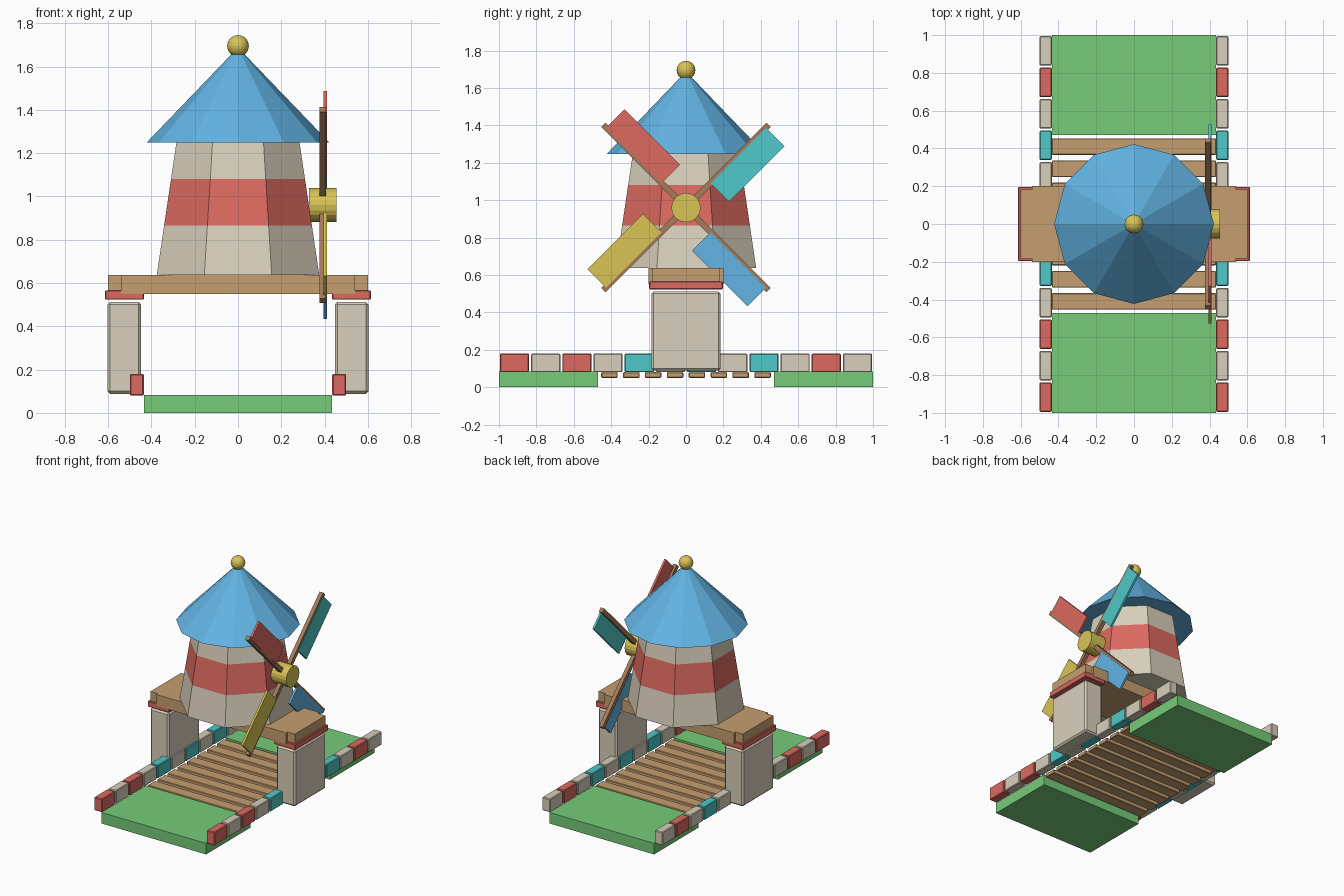
import bpy, bmesh
from math import radians, pi, sin, cos
from mathutils import Matrix, Vector

default = bpy.data.objects.get("Cube")
if default:
    bpy.data.objects.remove(default, do_unlink=True)


def material(name, code):
    def linear(v):
        return v / 12.92 if v <= 0.04045 else ((v + 0.055) / 1.055) ** 2.4
    rgb = [linear(b / 255) for b in bytes.fromhex(code)]
    mat = bpy.data.materials.new(name)
    mat.use_nodes = True
    mat.diffuse_color = (*rgb, 1)
    mat.node_tree.nodes["Principled BSDF"].inputs["Base Color"].default_value = (*rgb, 1)
    return mat


GREEN = material("grass green", "76cc78")
RED = material("brick red", "dc6a60")
STONE = material("pale stone", "d9d0bc")
TEAL = material("teal", "50c8c8")
WOOD = material("light wood", "c69f70")
DARK = material("dark wood", "a57c5c")
BLUE = material("roof blue", "62b4e4")
YELLOW = material("yellow", "d9c455")


def finish(name, bm, *mats):
    mesh = bpy.data.meshes.new(name)
    bmesh.ops.recalc_face_normals(bm, faces=bm.faces)
    bm.to_mesh(mesh)
    bm.free()
    obj = bpy.data.objects.new(name, mesh)
    for mat in mats:
        mesh.materials.append(mat)
    bpy.context.collection.objects.link(obj)
    return obj


def box(name, low, high, mat, bevel=0, turn=None):
    """Box between two corners, with an optional bevel and transform."""
    low, high = Vector(low), Vector(high)
    bm = bmesh.new()
    bmesh.ops.create_cube(bm, size=1, matrix=Matrix.Translation((low + high) / 2)
                          @ Matrix.Diagonal((*(high - low), 1)))
    if turn:
        bm.transform(turn)
    obj = finish(name, bm, mat)
    if bevel:
        mod = obj.modifiers.new("Bevel", "BEVEL")
        mod.width = bevel
        mod.segments = 1
    return obj


# Grass banks at both ends of the bridge
for side, low, high in (("front", -1, -0.47), ("back", 0.47, 1)):
    box(side + "_bank", (-0.435, low, 0), (0.435, high, 0.083), GREEN)

# Bridge planks
for i in range(8):
    y = (i - 3.5) * 0.117
    box(f"plank_{i + 1}", (-0.435, y - 0.044, 0.05), (0.435, y + 0.044, 0.08), WOOD, 0.004)

for side, s in (("left", 1), ("right", -1)):
    def mirrored(name, x0, x1, y0, y1, z0, z1, mat, bevel=0):
        xs = sorted((s * x0, s * x1))
        return box(f"{side}_{name}", (xs[0], y0, z0), (xs[1], y1, z1), mat, bevel)

    # Kerb of alternating coloured blocks
    for i in range(12):
        y = -1 + (i + 0.5) / 6
        mat = STONE if i % 2 else (TEAL if abs(y) < 0.5 else RED)
        mirrored(f"kerb_block_{i + 1}", 0.435, 0.5, y - 0.078, y + 0.078, 0.08, 0.18, mat, 0.005)

    # Pillar, its cap and the narrow end of the beam
    mirrored("pillar", 0.447, 0.603, -0.185, 0.185, 0.088, 0.512, STONE, 0.012)
    mirrored("pillar_cap", 0.435, 0.614, -0.197, 0.197, 0.523, 0.566, RED, 0.004)
    mirrored("beam_end", 0.54, 0.6, -0.183, 0.183, 0.553, 0.636, WOOD)

box("cross_beam", (-0.54, -0.2, 0.55), (0.54, 0.2, 0.636), WOOD)

# Eight-sided tapering tower with a red band
bm = bmesh.new()
bottom, top = 0.638, 1.26
rings = []
for z in (bottom, 0.865, 1.08, top):
    r = 0.406 - (z - bottom) / (top - bottom) * 0.1
    rings.append([bm.verts.new((r * cos((k + 0.5) * pi / 4), r * sin((k + 0.5) * pi / 4), z))
                  for k in range(8)])
for level in range(3):
    a, b = rings[level], rings[level + 1]
    for k in range(8):
        n = (k + 1) % 8
        bm.faces.new((a[k], a[n], b[n], b[k])).material_index = level % 2
bm.faces.new(rings[0])
bm.faces.new(rings[-1])
finish("tower", bm, STONE, RED)

# Twelve-sided roof and its ball
bm = bmesh.new()
bmesh.ops.create_cone(bm, cap_ends=True, segments=12, radius1=0.423, radius2=0, depth=0.44,
                      matrix=Matrix.Translation((0, 0, 1.468)))
finish("roof", bm, BLUE)
bm = bmesh.new()
bmesh.ops.create_uvsphere(bm, u_segments=20, v_segments=12, radius=0.05,
                          matrix=Matrix.Translation((0, 0, 1.695)))
finish("roof_ball", bm, YELLOW)

# Sail hub
hub_z = 0.96
bm = bmesh.new()
bmesh.ops.create_cone(bm, cap_ends=True, segments=20, radius1=0.078, radius2=0.078, depth=0.127,
                      matrix=Matrix.Translation((0.392, 0, hub_z)) @ Matrix.Rotation(pi / 2, 4, "Y"))
finish("hub", bm, YELLOW)

# Four arms, each with a coloured sail on its clockwise side
for i, (word, mat) in enumerate((("teal", TEAL), ("blue", BLUE), ("yellow", YELLOW), ("red", RED))):
    turn = Matrix.Translation((0, 0, hub_z)) @ Matrix.Rotation(radians(-45 - 90 * i), 4, "X")
    box(word + "_sail_arm", (0.377, -0.016, 0), (0.407, 0.016, 0.625), DARK, 0, turn)
    box(word + "_sail", (0.394, 0, 0.185), (0.41, 0.14, 0.605), mat, 0, turn)
